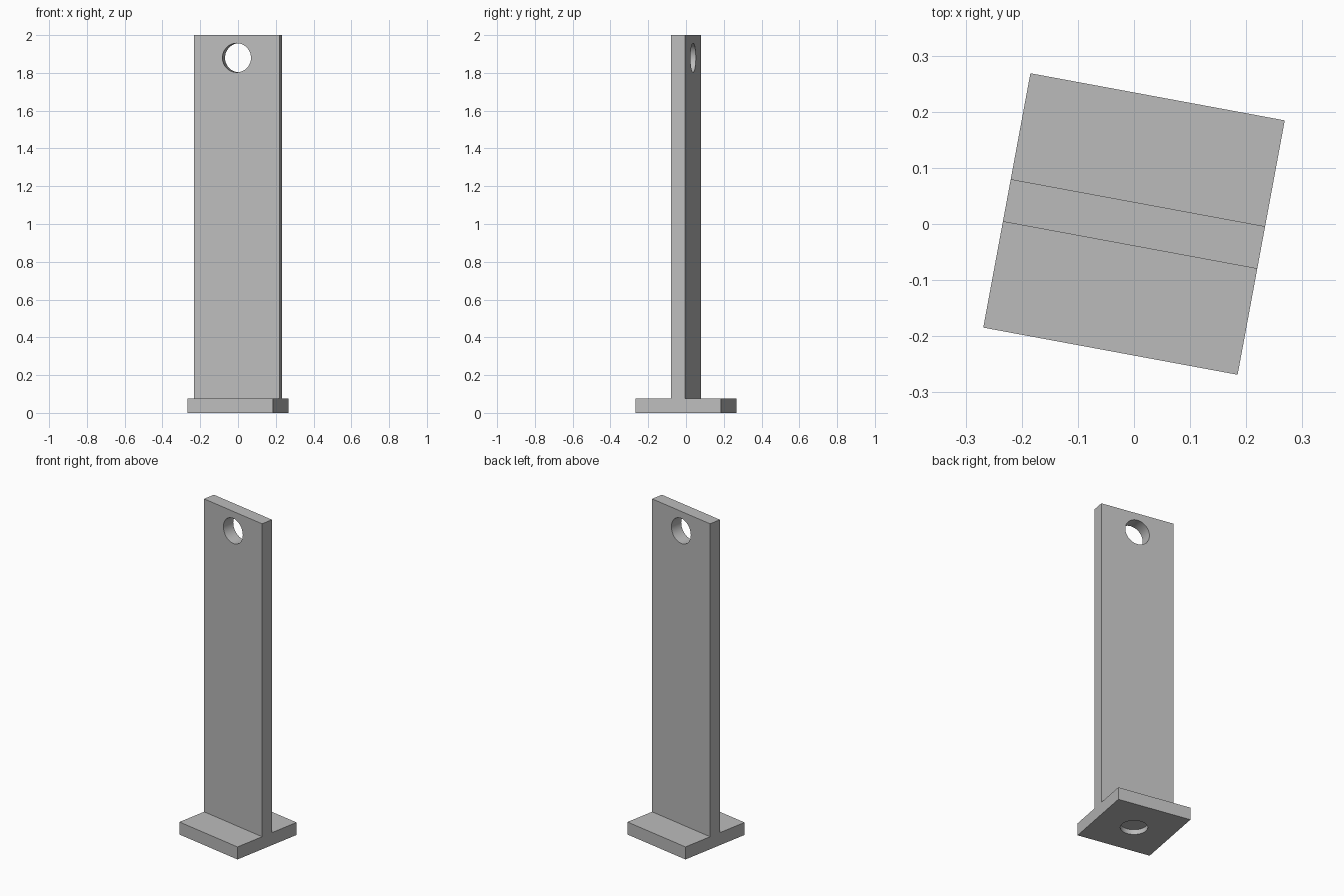
import bpy
import bmesh
from math import radians, pi
from mathutils import Matrix

cube = bpy.data.objects.get("Cube")
if cube:
    bpy.data.objects.remove(cube, do_unlink=True)

WIDTH, THICK, HEIGHT = 0.461, 0.077, 2.0
RADIUS, HOLE_Z, SOCKET_DEPTH = 0.077, 1.88, 0.03
TURN = Matrix.Rotation(radians(-10.5), 4, "Z")

grey = bpy.data.materials.new("plain_grey")
grey.use_nodes = True
colour = (0.5, 0.5, 0.5, 1)
grey.diffuse_color = colour
grey.node_tree.nodes["Principled BSDF"].inputs["Base Color"].default_value = colour


def add_object(name, bm):
    bmesh.ops.recalc_face_normals(bm, faces=bm.faces)
    mesh = bpy.data.meshes.new(name)
    bm.to_mesh(mesh)
    bm.free()
    mesh.materials.append(grey)
    obj = bpy.data.objects.new(name, mesh)
    bpy.context.collection.objects.link(obj)
    return obj


# Foot and upright share one inverted T profile, extruded along the width
half, t = WIDTH / 2, THICK / 2
side = [(half, 0), (half, THICK), (t, THICK), (t, HEIGHT)]
profile = side + [(-y, z) for y, z in reversed(side)]
bm = bmesh.new()
face = bm.faces.new([bm.verts.new((-half, y, z)) for y, z in profile])
new = bmesh.ops.extrude_face_region(bm, geom=[face])["geom"]
bmesh.ops.translate(bm, vec=(WIDTH, 0, 0),
                    verts=[v for v in new if isinstance(v, bmesh.types.BMVert)])
bm.transform(TURN)
post = add_object("upright_on_foot", bm)


def drill(name, depth, matrix):
    bm = bmesh.new()
    bmesh.ops.create_cone(bm, cap_ends=True, segments=64, radius1=RADIUS,
                          radius2=RADIUS, depth=depth, matrix=TURN @ matrix)
    cutter = add_object(name, bm)
    cutter.hide_render = True
    mod = post.modifiers.new(name, "BOOLEAN")
    mod.operation = "DIFFERENCE"
    mod.solver = "EXACT"
    mod.object = cutter
    bpy.context.view_layer.objects.active = post
    bpy.ops.object.modifier_apply(modifier=name)
    bpy.data.objects.remove(cutter, do_unlink=True)


# Through hole near the top, blind round socket under the foot
drill("top_hole_cutter", 4 * THICK,
      Matrix.Translation((0, 0, HOLE_Z)) @ Matrix.Rotation(pi / 2, 4, "X"))
drill("socket_cutter", 2 * SOCKET_DEPTH, Matrix.Identity(4))

# Smooth hole walls, sharp corners
bpy.ops.object.select_all(action="DESELECT")
post.select_set(True)
bpy.context.view_layer.objects.active = post
bpy.ops.object.shade_smooth_by_angle(angle=radians(30))
